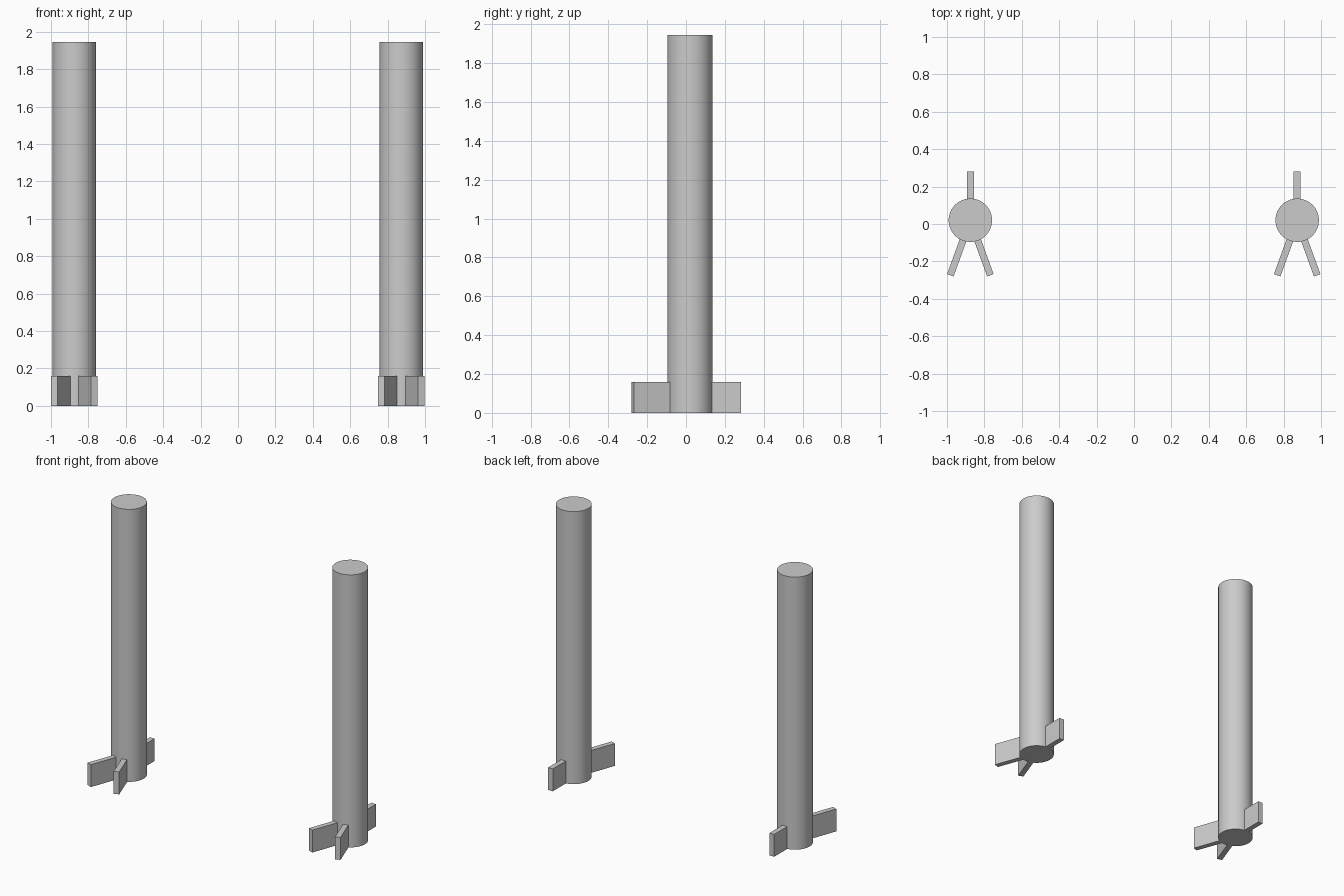
import bpy, math
from mathutils import Matrix, Vector

if "Cube" in bpy.data.objects:
    bpy.data.objects.remove(bpy.data.objects["Cube"])

grey = bpy.data.materials.new("light grey")
grey.diffuse_color = (0.6, 0.6, 0.6, 1)
grey.use_nodes = True
grey.node_tree.nodes["Principled BSDF"].inputs["Base Color"].default_value = grey.diffuse_color

CY, RADIUS, HEIGHT = 0.02, 0.116, 1.945
FIN_H, FIN_W, FIN_START = 0.16, 0.037, 0.1


def post(name, x):
    # Smooth round column
    bpy.ops.mesh.primitive_cylinder_add(vertices=64, radius=RADIUS, depth=HEIGHT,
                                        location=(x, CY, HEIGHT / 2))
    ob = bpy.context.object
    ob.name = name
    ob.data.materials.append(grey)
    bpy.ops.object.shade_smooth_by_angle(angle=math.radians(40))


def fin(name, x, angle, reach):
    # Radial plate at the foot of the column, running from its wall out to reach
    length = reach - FIN_START
    turn = Matrix.Rotation(math.radians(angle), 4, 'Z')
    mid = turn @ Vector((FIN_START + length / 2, 0, 0))
    bpy.ops.mesh.primitive_cube_add(size=1)
    ob = bpy.context.object
    ob.name = name
    ob.data.transform(Matrix.Diagonal((length, FIN_W, FIN_H, 1)))
    ob.location = (x + mid.x, CY + mid.y, FIN_H / 2)
    ob.rotation_euler.z = math.radians(angle)
    ob.data.materials.append(grey)


# Two matching columns, each with one back fin and two splayed front fins
for side, x in (("left", -0.875), ("right", 0.8725)):
    post(side + "_post", x)
    fin(side + "_back_fin", x, 90, 0.262)
    fin(side + "_front_fin_a", x, 250, 0.313)
    fin(side + "_front_fin_b", x, 290, 0.313)
